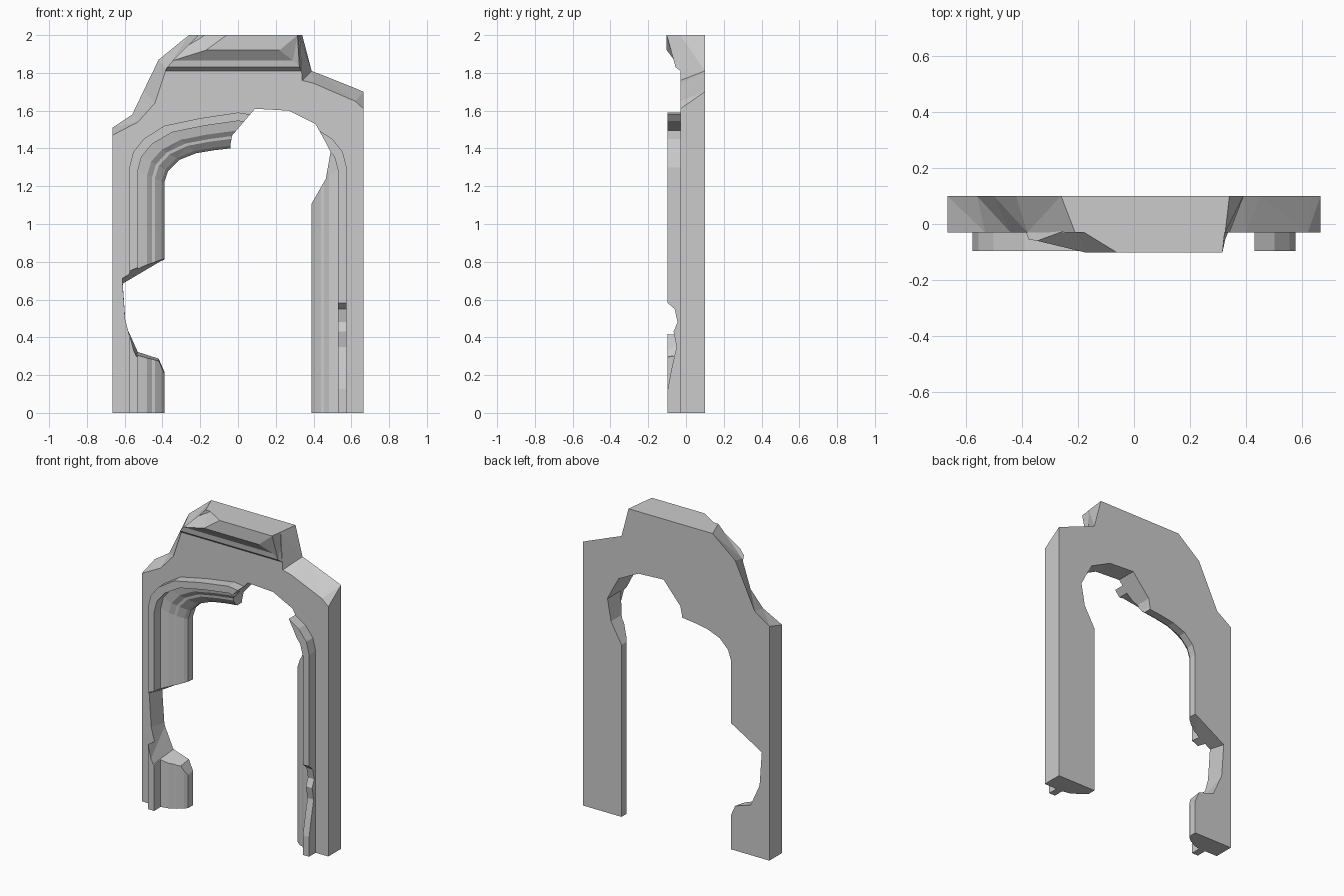
import bpy, bmesh, math

if "Cube" in bpy.data.objects:
    bpy.data.objects.remove(bpy.data.objects["Cube"])


def loft(name, rings, loop=True):
    """Skin equal-length closed rings of (x, y, z) points and cap both ends."""
    bm = bmesh.new()
    vs = [[bm.verts.new(p) for p in ring] for ring in rings]
    n = len(rings[0])
    for a, b in zip(vs, vs[1:]):
        for i in range(n):
            j = (i + 1) % n
            bm.faces.new((a[i], a[j], b[j], b[i]))
    bm.faces.new(vs[0])
    bm.faces.new(vs[-1])
    bmesh.ops.triangulate(bm, faces=bm.faces[:])
    bmesh.ops.recalc_face_normals(bm, faces=bm.faces[:])
    me = bpy.data.meshes.new(name)
    bm.to_mesh(me)
    bm.free()
    ob = bpy.data.objects.new(name, me)
    bpy.context.collection.objects.link(ob)
    return ob


def combine(target, other, op):
    other.hide_render = True
    mod = target.modifiers.new(op, 'BOOLEAN')
    mod.operation, mod.object, mod.solver = op, other, 'EXACT'
    bpy.context.view_layer.objects.active = target
    bpy.ops.object.modifier_apply(modifier=mod.name)
    bpy.data.objects.remove(other)


# Moulding cross-section: (fraction from outer to inner edge, depth y)
section = [(0, -.03), (0, -.097), (.24, -.097), (.24, -.03), (.51, -.02),
           (.65, 0), (.73, .002), (.92, .03), (1, .05), (1, .1)]

# Arch path on the left half: outer and inner moulding edges (x, z)
half = [((-.575, 0), (-.39, 0)), ((-.575, 1.3), (-.39, 1.22)),
        ((-.555, 1.38), (-.37, 1.28)), ((-.5, 1.45), (-.31, 1.34)),
        ((-.39, 1.52), (-.22, 1.375)), ((-.2, 1.56), (-.13, 1.39))]
path = half + [((0, 1.59), (0, 1.405))]
path += [((-a[0], a[1]), (-b[0], b[1])) for a, b in reversed(half)]

# Uneven outer edge of the wall, front and back (x, z)
edge_front = [(-.665, 0), (-.665, 1.47), (-.53, 1.54), (-.44, 1.64), (-.38, 1.82),
              (-.21, 2), (0, 2), (.325, 2), (.34, 1.76), (.4, 1.745),
              (.62, 1.65), (.665, 1.61), (.665, 0)]
edge_back = [(-.665, 0), (-.665, 1.51), (-.56, 1.58), (-.5, 1.705), (-.42, 1.87),
             (-.26, 2), (0, 2), (.34, 2), (.39, 1.81), (.45, 1.787),
             (.63, 1.715), (.665, 1.70), (.665, 0)]

# Arch wall with its moulding, swept as one solid
rings = []
for (o, i), f, b in zip(path, edge_front, edge_back):
    ring = [(f[0], -.03, f[1])]
    ring += [(o[0] + (i[0] - o[0]) * t, y, o[1] + (i[1] - o[1]) * t) for t, y in section]
    rings.append(ring + [(b[0], .1, b[1])])
arch = loft("ruined_arch", rings)

# Projecting cap stone: (left x, right x, y, z) around its profile
cap = [(-.37, .33, .01, 1.81), (-.385, .335, -.03, 1.81), (-.375, .325, -.055, 1.83),
       (-.345, .29, -.06, 1.865), (-.17, .22, -.102, 1.92), (-.06, .315, -.102, 2),
       (-.21, .325, -.01, 2), (-.21, .325, .01, 2)]
cap_stone = loft("cap_stone", [[(l, y, z) for l, r, y, z in cap],
                               [(r, y, z) for l, r, y, z in cap]])
combine(arch, cap_stone, 'UNION')

# Missing chunk at the top right of the opening
hole = [(-.04, 1.2), (-.04, 1.42), (-.03, 1.47), (.09, 1.61), (.27, 1.6), (.41, 1.53),
        (.46, 1.44), (.49, 1.38), (.465, 1.24), (.385, 1.1), (.2, 1.0)]
combine(arch, loft("top_break", [[(x, y, z) for x, z in hole] for y in (-.2, .2)]),
        'DIFFERENCE')

# Missing chunk in the left leg, slanted from front to back
front = [(-.3, .12), (-.395, .18), (-.42, .25), (-.54, .29), (-.6, .52), (-.615, .74),
         (-.39, .83), (-.3, .86)]
back = [(-.3, .12), (-.385, .21), (-.42, .29), (-.53, .325), (-.595, .47), (-.61, .68),
        (-.39, .81), (-.3, .86)]
combine(arch, loft("left_break", [[(x, -.16, z) for x, z in front],
                                  [(x, .12, z) for x, z in back]]), 'DIFFERENCE')

# Chips in the right moulding strip
chip = [(-.15, .09), (-.1, .11), (-.075, .24), (-.05, .35), (-.066, .43), (-.045, .48),
        (-.06, .55), (-.1, .585), (-.15, .6)]
combine(arch, loft("strip_chip", [[(x, y, z) for y, z in chip] for x in (.51, .6)]),
        'DIFFERENCE')

# Merge flat areas into clean faces
bm = bmesh.new()
bm.from_mesh(arch.data)
bmesh.ops.remove_doubles(bm, verts=bm.verts[:], dist=.0005)
bmesh.ops.dissolve_limit(bm, angle_limit=math.radians(1), verts=bm.verts[:], edges=bm.edges[:])
bmesh.ops.recalc_face_normals(bm, faces=bm.faces[:])
bm.to_mesh(arch.data)
bm.free()
